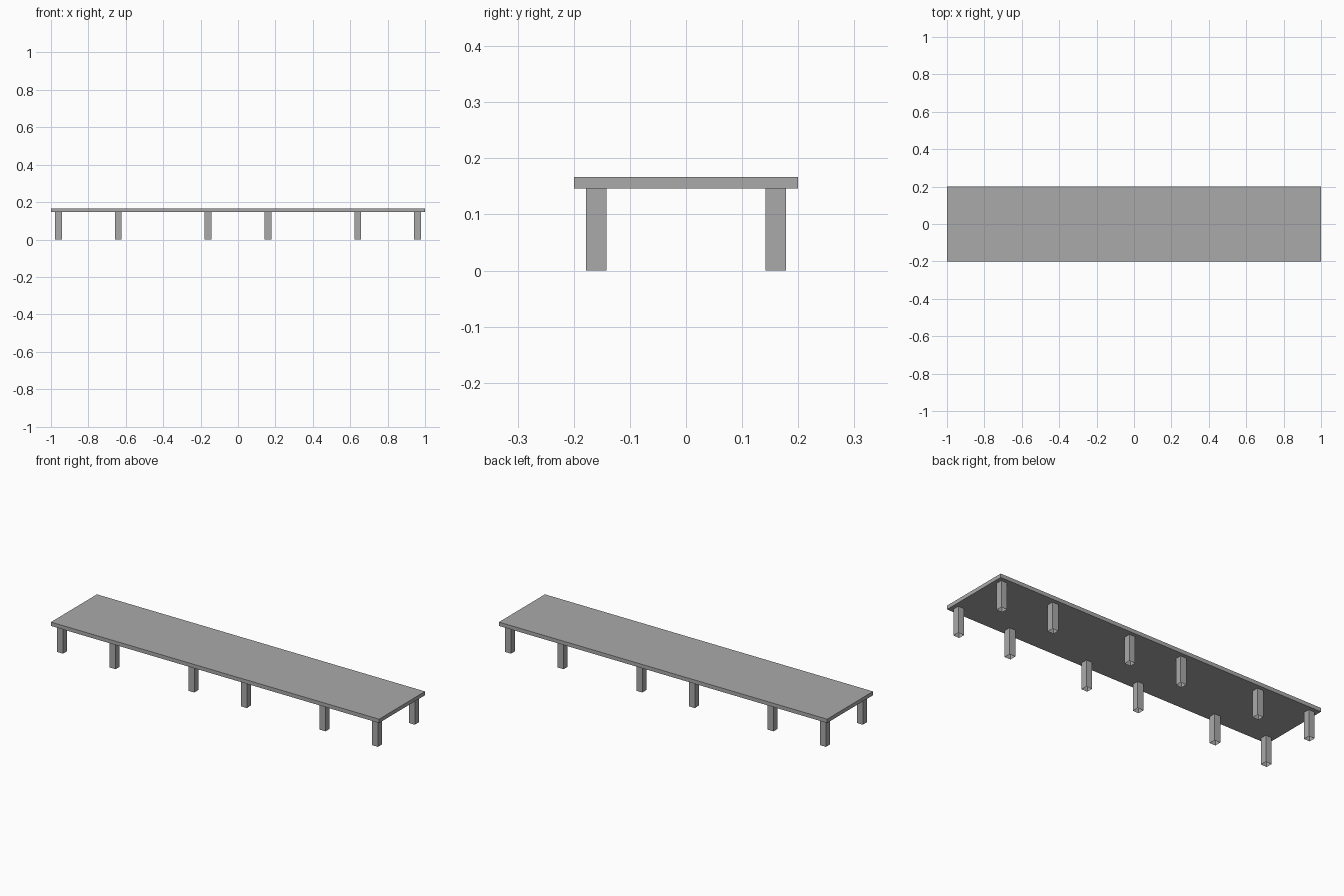
import bpy
import bmesh

cube = bpy.data.objects.get("Cube")
if cube:
    bpy.data.objects.remove(cube, do_unlink=True)

# Single flat grey
grey = bpy.data.materials.new("plain_grey")
grey.use_nodes = True
grey.diffuse_color = (0.4, 0.4, 0.4, 1)
grey.node_tree.nodes["Principled BSDF"].inputs["Base Color"].default_value = (0.4, 0.4, 0.4, 1)


def box(name, size, center, open_bottom=False):
    bm = bmesh.new()
    bmesh.ops.create_cube(bm, size=1)
    bmesh.ops.scale(bm, vec=size, verts=bm.verts)
    if open_bottom:
        under = [f for f in bm.faces if f.normal.z < -0.5]
        bmesh.ops.delete(bm, geom=under, context="FACES_ONLY")
    mesh = bpy.data.meshes.new(name)
    bm.to_mesh(mesh)
    bm.free()
    mesh.materials.append(grey)
    obj = bpy.data.objects.new(name, mesh)
    obj.location = center
    bpy.context.collection.objects.link(obj)
    return obj


LEG_HEIGHT = 0.146
LEG_WIDTH = 0.036
TOP_THICKNESS = 0.021

# Long flat top
box("table_top", (2, 0.4, TOP_THICKNESS), (0, 0, LEG_HEIGHT + TOP_THICKNESS / 2))

# Two rows of square legs, hollow at the foot
for row, y in (("front", -0.16), ("back", 0.16)):
    for side, sign in (("right", -1), ("left", 1)):
        for spot, x in (("inner", 0.16), ("middle", 0.64), ("end", 0.96)):
            box(f"{row}_{side}_{spot}_leg", (LEG_WIDTH, LEG_WIDTH, LEG_HEIGHT),
                (sign * x, y, LEG_HEIGHT / 2), open_bottom=True)
